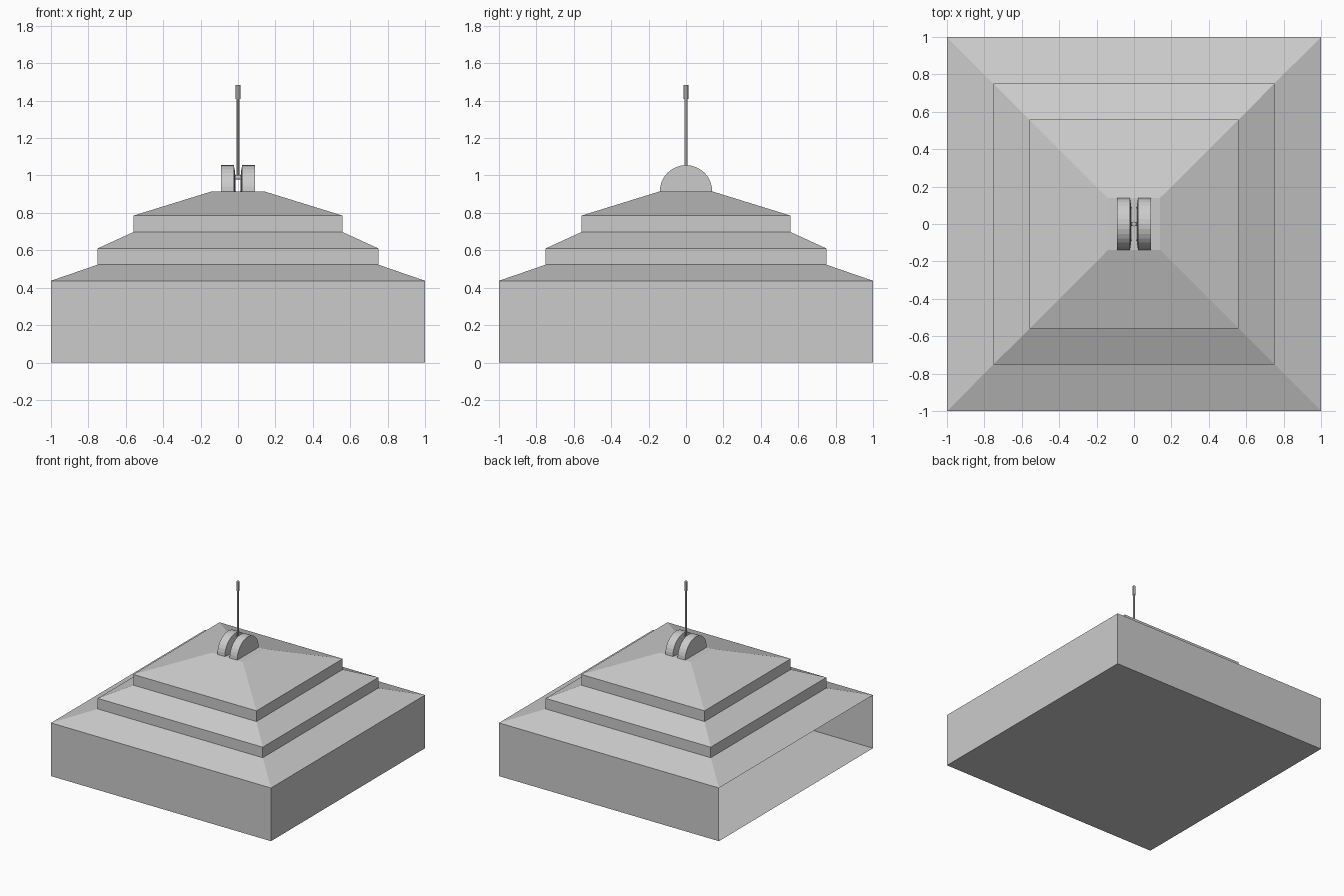
import bpy, bmesh, math

if "Cube" in bpy.data.objects:
    bpy.data.objects.remove(bpy.data.objects["Cube"])


def finish(name, bm):
    bmesh.ops.remove_doubles(bm, verts=bm.verts, dist=1e-5)
    me = bpy.data.meshes.new(name)
    bm.to_mesh(me)
    bm.free()
    ob = bpy.data.objects.new(name, me)
    bpy.context.collection.objects.link(ob)
    return ob


def square(bm, h, z):
    return [bm.verts.new((x * h, y * h, z)) for x, y in ((-1, -1), (1, -1), (1, 1), (-1, 1))]


def rod(name, r, a, b, axis='Z', z=0, sides=12):
    bpy.ops.mesh.primitive_cylinder_add(
        vertices=sides, radius=r, depth=b - a,
        location=(0, 0, (a + b) / 2) if axis == 'Z' else ((a + b) / 2, 0, z),
        rotation=(0, 0, 0) if axis == 'Z' else (0, math.pi / 2, 0))
    bpy.context.object.name = name
    bpy.ops.object.shade_smooth_by_angle()


# Base: floor and three walls, the left side (-x) is open
bm = bmesh.new()
lo, hi = square(bm, 1, 0), square(bm, 1, 0.437)
bm.faces.new(lo[::-1])
for i in range(3):
    bm.faces.new((lo[i], lo[i + 1], hi[i + 1], hi[i]))
finish("base_walls", bm)

# Stepped hip roof with a flat cap
bm = bmesh.new()
steps = [(1, 0.437), (0.75, 0.523), (0.75, 0.61), (0.56, 0.697), (0.56, 0.785), (0.14, 0.915)]
rings = [square(bm, h, z) for h, z in steps]
for a, b in zip(rings, rings[1:]):
    for i in range(4):
        j = (i + 1) % 4
        bm.faces.new((a[i], a[j], b[j], b[i]))
bm.faces.new(rings[-1])
finish("stepped_roof", bm)


# Two half discs on top, their inner faces slightly domed
def half_disc(name, side):
    bm = bmesh.new()
    profile = [(0.09, 0), (0.09, 0.14), (0.022, 0.14), (0.015, 0.1), (0.012, 0)]
    vs = [bm.verts.new((side * x, r, 0.915)) for x, r in profile]
    es = [bm.edges.new(p) for p in zip(vs, vs[1:])]
    bmesh.ops.spin(bm, geom=vs + es, cent=(0, 0, 0.915), axis=(1, 0, 0),
                   angle=math.pi, steps=16)
    bmesh.ops.remove_doubles(bm, verts=bm.verts, dist=1e-5)
    bmesh.ops.recalc_face_normals(bm, faces=bm.faces)
    if max(bm.faces, key=lambda f: f.calc_center_median().z).normal.z < 0:
        bmesh.ops.reverse_faces(bm, faces=bm.faces)
    finish(name, bm)


half_disc("left_half_disc", -1)
half_disc("right_half_disc", 1)

# Small axle, mast and its tip
rod("axle", 0.012, -0.03, 0.03, 'X', 0.99)
rod("mast", 0.008, 0.98, 1.42)
rod("mast_tip", 0.013, 1.41, 1.485)
